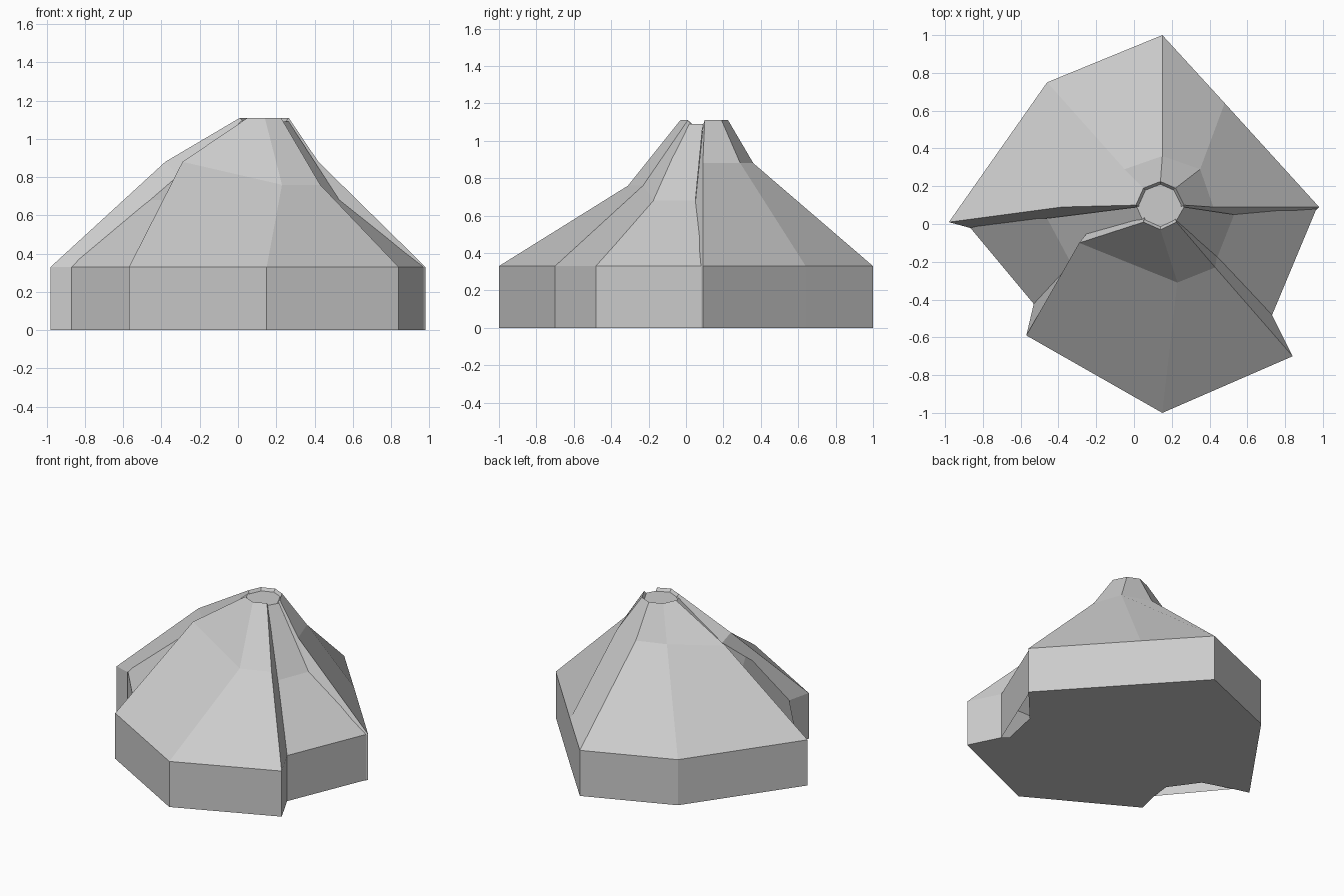
import bpy, bmesh

if "Cube" in bpy.data.objects:
    bpy.data.objects.remove(bpy.data.objects["Cube"])

EAVE, CAP, RIM = 0.33, 1.09, 1.11


def station(eave, mid, top, lip=None):
    """One radial profile from the ground up to the rim (and down its lip)."""
    pts = [(*eave, 0), (*eave, EAVE), mid, top]
    return pts + ([lip] if lip else [])


def loft(bm, stations):
    """Skin neighbouring profiles with flat faces; return the ground vertices."""
    cols = [[bm.verts.new(p) for p in s] for s in stations]
    for a, b in zip(cols, cols[1:]):
        for i in range(len(a) - 1):
            bm.faces.new((a[i], b[i], b[i + 1], a[i + 1]))
    return [c[0] for c in cols], [c[-1] for c in cols]


def finish(bm, name):
    bmesh.ops.remove_doubles(bm, verts=bm.verts, dist=0.0005)
    bmesh.ops.recalc_face_normals(bm, faces=bm.faces)
    me = bpy.data.meshes.new(name)
    bm.to_mesh(me)
    bm.free()
    ob = bpy.data.objects.new(name, me)
    bpy.context.collection.objects.link(ob)
    return ob


def rim(x, y):
    """Rim point and the lip point just inside and below it."""
    cx, cy = 0.14, 0.10
    return (x, y, RIM), (cx + (x - cx) * .85, cy + (y - cy) * .85, CAP - .005)


def edge(eave, mid, x, y):
    return station(eave, mid, *rim(x, y))


def sink(eave, mid, x, y):
    """Foot of a side wall where the panel drops to the roof below."""
    low = rim(x, y)[1]
    return station(eave, mid, low, low)


# outer shell: raised back and front panels with a shared base
bm = bmesh.new()
back, _ = loft(bm, [
    sink((-.87, -.02), (-.30, .05, .80), .01, .09),
    edge((-.98, .01), (-.38, .09, .88), .01, .10),
    edge((-.46, .75), (-.05, .29, .88), .05, .19),
    edge((.15, 1.0), (.15, .36, .88), .14, .225),
    edge((.48, .64), (.35, .29, .88), .22, .19),
    edge((.98, .09), (.42, .09, .88), .265, .10),
    sink((.97, .08), (.53, .05, .67), .265, .09),
])
front, _ = loft(bm, [
    sink((.73, -.48), (.44, -.16, .67), .23, .02),
    edge((.84, -.70), (.43, -.23, .76), .225, .01),
    edge((.15, -1.0), (.23, -.31, .76), .14, -.03),
    edge((-.57, -.59), (-.29, -.10, .88), .05, .01),
    sink((-.53, -.42), (-.25, -.05, .81), .04, .03),
])
notch_r = [bm.verts.new((x, y, 0)) for x, y in ((.75, -.17), (.69, -.45))]
notch_l = [bm.verts.new((x, y, 0)) for x, y in ((-.515, -.285), (-.655, -.09))]
bm.faces.new(back + notch_r + front + notch_l)
finish(bm, "outer_shell")

# inner roof: lower panels showing in the grooves, and the small flat cap
bm = bmesh.new()
_, tops = loft(bm, [
    station((-.90, .02), (-.46, .03, .68), (.015, .09, CAP)),
    station((-.40, -.58), (-.30, -.27, .68), (.05, .01, CAP)),
    station((.69, -.58), (.40, -.28, .68), (.22, .01, CAP)),
    station((.97, .09), (.53, .05, .68), (.265, .09, CAP)),
])
ring = [bm.verts.new((x, y, CAP)) for x, y in ((.22, .18), (.14, .215), (.05, .18))]
dip = bm.verts.new((.14, -.02, CAP))
bm.faces.new(tops[:2] + [dip] + tops[2:] + ring)
finish(bm, "inner_roof")
